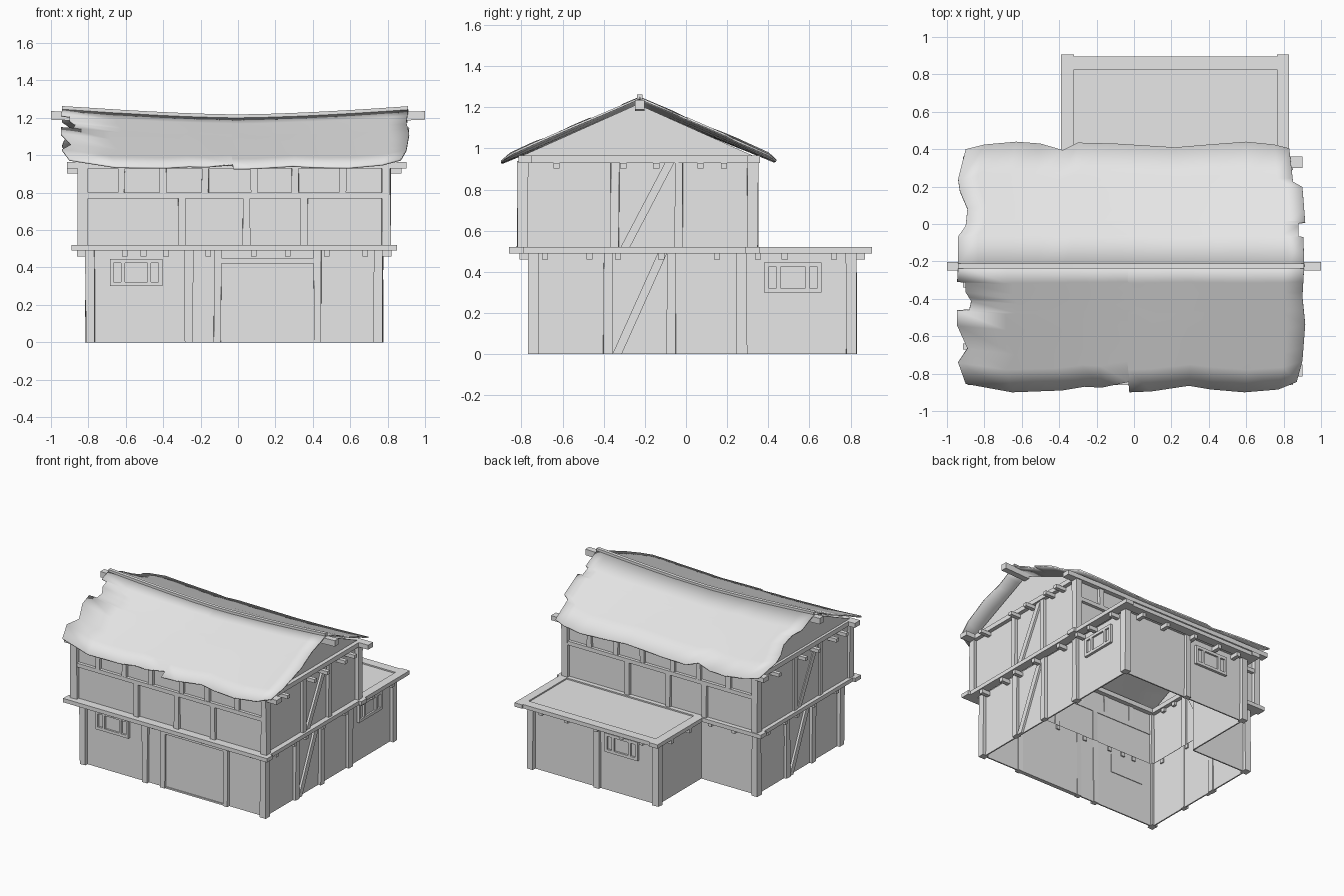
import bpy, bmesh, math, random
from mathutils import Matrix, Vector

random.seed(4)
if "Cube" in bpy.data.objects:
    bpy.data.objects.remove(bpy.data.objects["Cube"])

grey = bpy.data.materials.new("plain_grey")
grey.use_nodes = True
grey.diffuse_color = (0.8, 0.8, 0.8, 1)
grey.node_tree.nodes["Principled BSDF"].inputs["Base Color"].default_value = (0.8, 0.8, 0.8, 1)


def finish(name, bm):
    bmesh.ops.recalc_face_normals(bm, faces=bm.faces)
    mesh = bpy.data.meshes.new(name)
    bm.to_mesh(mesh)
    bm.free()
    mesh.materials.append(grey)
    ob = bpy.data.objects.new(name, mesh)
    bpy.context.collection.objects.link(ob)
    return ob


def box(name, xr, yr, zr, matrix=Matrix(), wobble=0):
    """Box from three ranges, placed by a matrix, with hand-hewn corners."""
    bm = bmesh.new()
    bmesh.ops.create_cube(bm, size=1)
    for v in bm.verts:
        jitter = [random.uniform(-wobble, wobble) for _ in "xy"]
        v.co = Vector([r[0] + (c + 0.5) * (r[1] - r[0]) for c, r in zip(v.co, (xr, yr, zr))])
        v.co.x += jitter[0]
        v.co.y += jitter[1]
        v.co = matrix @ v.co
    return finish(name, bm)


class Wall:
    """Wall frame: u runs along the wall, depth points outward."""

    def __init__(self, label, centre, turn, dist):
        self.label = label
        self.m = Matrix.Translation((*centre, 0)) @ Matrix.Rotation(math.radians(turn), 4, "Z") \
            @ Matrix.Translation((0, -dist, 0))

    def part(self, name, ur, depth, zr, wobble=0):
        return box(f"{self.label}_{name}", ur, (-depth[1], -depth[0]), zr, self.m, wobble)

    def panel(self, ur, zr):
        self.part("wall", ur, (-0.01, 0), zr)

    def posts(self, name, centres, zr, width=0.045):
        for u in centres:
            self.part(name, (u - width / 2, u + width / 2), (-0.015, 0.022), zr, 0.003)

    def joists(self, centres, top, height, reach=0.07):
        for u in centres:
            self.part("joist_end", (u - 0.015, u + 0.015), (-0.02, reach), (top - height, top))

    def brace(self, low, high, width=0.045):
        bm = bmesh.new()
        ends = [(u + s * width / 2, z) for (u, z), s in
                ((low, -1), (low, 1), (high, 1), (high, -1))]
        face = bm.faces.new([bm.verts.new((u, 0.01, z)) for u, z in ends])
        out = bmesh.ops.extrude_face_region(bm, geom=[face])["geom"]
        for v in out:
            if isinstance(v, bmesh.types.BMVert):
                v.co.y = -0.016
        bm.transform(self.m)
        finish(f"{self.label}_brace", bm)

    def window(self, u):
        bottom, top, half = 0.3, 0.445, 0.14
        self.part("window_pane", (u - half, u + half), (-0.015, 0.006), (bottom, top))
        for zr in ((bottom, bottom + 0.022), (top - 0.022, top)):
            self.part("window_rail", (u - half, u + half), (-0.015, 0.02), zr)
        for side in (-1, 1):
            for inner, outer in ((0.12, 0.14), (0.06, 0.08)):
                ur = sorted((u + side * inner, u + side * outer))
                self.part("window_mullion", ur, (-0.015, 0.02), (bottom, top))


# Main block wall frames, ground and upper storey
main = (-0.02, -0.235)
half_ground, half_upper = (0.77, 0.505), (0.81, 0.56)
ground, upper = {}, {}
for i, side in enumerate(("front", "right", "back", "left")):
    ground[side] = Wall(f"ground_{side}", main, 90 * i, half_ground[1 - i % 2])
    upper[side] = Wall(f"upper_{side}", main, 90 * i, half_upper[1 - i % 2])
low, high = (0, 0.5), (0.5, 0.94)

# Ground storey walls, open toward the rear annex
ground["front"].panel((-0.77, 0.77), low)
ground["right"].panel((-0.505, 1.035), low)
ground["left"].panel((-0.505, 0.505), low)
ground["back"].panel((0.3, 0.77), low)

# Corner posts
for half, zr, name in ((half_ground, low, "ground"), (half_upper, high, "upper")):
    for sx in (-1, 1):
        for sy in (-1, 1):
            x, y = main[0] + sx * half[0], main[1] + sy * half[1]
            box(f"{name}_corner_post", (x - 0.025, x + 0.025), (y - 0.025, y + 0.025), zr, wobble=0.004)

# Ground storey timber, door and windows
front = ground["front"]
front.posts("post", (-0.242,), low)
front.posts("door_post", (-0.09, 0.445), low, 0.04)
front.part("door_lintel", (-0.07, 0.43), (-0.01, 0.022), (0.42, 0.45))
front.part("door_panel", (-0.07, 0.43), (-0.015, 0.008), (0.012, 0.42))
front.part("door_sill", (-0.07, 0.43), (-0.015, 0.016), (0, 0.012))
front.window(-0.525)
front.joists((-0.585, -0.485, -0.365, -0.14, 0.105, 0.285, 0.495, 0.7), 0.49, 0.03)
for side in ("right", "left"):
    ground[side].posts("post", (-0.145, 0.165), low)
    ground[side].brace((-0.1, 0), (0.12, 0.49))
    ground[side].joists((-0.45, -0.235, -0.095, 0.115, 0.385), 0.49, 0.03)
ground["right"].joists((0.585, 0.715, 0.955), 0.49, 0.03)
ground["right"].window(0.755)
ground["back"].joists((0.42, 0.62), 0.49, 0.03)

# Upper storey: long walls with a rail and short studs
for side in ("front", "back"):
    w = upper[side]
    w.panel((-0.81, 0.81), (0.5, 0.965))
    w.posts("post", (-0.28, 0.065, 0.375), (0.52, 0.77), 0.038)
    w.posts("stud", (-0.605, -0.38, -0.155, 0.105, 0.327, 0.58), (0.8, 0.93), 0.037)
    w.part("rail", (-0.79, 0.79), (-0.015, 0.024), (0.77, 0.8))

# Upper storey: gable walls with braces
for side in ("right", "left"):
    w = upper[side]
    bm = bmesh.new()
    outline = ((-0.56, 0.5), (0.56, 0.5), (0.56, 0.965), (0, 1.215), (-0.56, 0.965))
    bm.faces.new([bm.verts.new((u, 0, z)) for u, z in outline])
    bm.transform(w.m)
    gable = finish(f"{side}_gable_wall", bm)
    gable.modifiers.new("thickness", "SOLIDIFY").thickness = 0.01
    w.posts("post", (-0.11, 0.2), (0.52, 0.93), 0.04)
    w.brace((-0.06, 0.52), (0.155, 0.93))
    w.joists((-0.395, -0.07, 0.09, 0.305, 0.42), 0.93, 0.027, 0.085)

# Rear annex walls and posts
annex = Wall("annex_back", (0.215, 0), 180, 0.8)
annex.panel((-0.535, 0.535), low)
annex.posts("post", (0.025,), low)
annex.window(0.235)
annex.joists((-0.42, -0.2, 0.05, 0.27, 0.44), 0.49, 0.03)
box("annex_left_wall", (-0.32, -0.31), (0.27, 0.8), low)
for x in (-0.32, 0.75):
    box("annex_corner_post", (x - 0.025, x + 0.025), (0.78, 0.83), low, wobble=0.004)
annex_left = Wall("annex_left", (0, 0), 270, 0.32)
annex_left.joists((-0.72, -0.5), 0.49, 0.03)

# Storey belt, annex roof rim and top plate
belt, plate = (0.49, 0.52), (0.93, 0.965)
for yr in ((-0.86, -0.79), (0.29, 0.36)):
    box("belt_long_beam", (-0.89, 0.85), yr, belt)
for xr in ((-0.87, -0.8), (0.765, 0.83)):
    box("belt_side_beam", xr, (-0.85, 0.35), belt)
box("annex_rim_back", (-0.38, 0.82), (0.825, 0.895), belt)
for xr in ((-0.39, -0.32), (0.765, 0.83)):
    box("annex_rim_side", xr, (0.35, 0.905), belt)
box("annex_flat_roof", (-0.33, 0.775), (0.3, 0.83), (0.496, 0.51))
for yr in ((-0.815, -0.75), (0.3, 0.36)):
    box("top_plate_long", (-0.915, 0.9), yr, plate)
for xr in ((-0.86, -0.8), (0.76, 0.82)):
    box("top_plate_side", xr, (-0.8, 0.35), plate)


# Sagging roof with ragged edges
RIDGE_Y = -0.225


def ridge(x):
    return 1.205 + 0.045 * abs(x / 0.92) ** 1.5


def eave(x):
    return 0.935 + 0.03 * abs(x / 0.92) ** 4


def sample(points, t):
    for (a, p), (b, q) in zip(points, points[1:]):
        if t <= b:
            return p + (q - p) * (t - a) / (b - a)
    return points[-1][1]


def roof_slope(name, sign, eave_line, left_edge, right_edge):
    """Edges give x by distance from the ridge; the eave gives that distance by x."""
    rows = sorted({d for d, _ in left_edge + right_edge})
    x0, x1 = eave_line[0][0], eave_line[-1][0]
    reach = rows[-1]
    bm = bmesh.new()
    grid = []
    for d in rows:
        l, r = sample(left_edge, d), sample(right_edge, d)
        line = []
        for cx, span in eave_line:
            x = l + (r - l) * (cx - x0) / (x1 - x0)
            run = d * span / reach
            z = ridge(x) - (ridge(x) - eave(x)) * run / 0.67
            line.append(bm.verts.new((x, RIDGE_Y + sign * run, z)))
        grid.append(line)
    for a, b in zip(grid, grid[1:]):
        for i in range(len(a) - 1):
            bm.faces.new((a[i], a[i + 1], b[i + 1], b[i]))
    ob = finish(name, bm)
    if ob.data.polygons[0].normal.z < 0:
        ob.data.flip_normals()
    ob.modifiers.new("thickness", "SOLIDIFY").thickness = 0.01
    bpy.context.view_layer.objects.active = ob
    ob.select_set(True)
    bpy.ops.object.shade_smooth_by_angle(angle=math.radians(30))
    ob.select_set(False)


roof_slope("front_roof", -1,
           [(-0.9, 0.63), (-0.65, 0.675), (-0.38, 0.665), (-0.26, 0.645), (-0.17, 0.65), (-0.025, 0.62),
            (-0.02, 0.675), (0.1, 0.67), (0.3, 0.64), (0.42, 0.66), (0.6, 0.675), (0.78, 0.66), (0.88, 0.62)],
           [(0, -0.94), (0.09, -0.945), (0.095, -0.9), (0.15, -0.9), (0.2, -0.87), (0.25, -0.88), (0.255, -0.945),
            (0.34, -0.945), (0.47, -0.89), (0.55, -0.94), (0.67, -0.9)],
           [(0, 0.91), (0.18, 0.9), (0.34, 0.915), (0.55, 0.9), (0.67, 0.87)])
roof_slope("back_roof", 1,
           [(-0.9, 0.625), (-0.8, 0.65), (-0.63, 0.665), (-0.5, 0.655), (-0.38, 0.62), (-0.3, 0.66), (-0.1, 0.655),
            (0.22, 0.635), (0.4, 0.65), (0.6, 0.665), (0.75, 0.65), (0.83, 0.63)],
           [(0, -0.94), (0.17, -0.94), (0.23, -0.9), (0.33, -0.89), (0.43, -0.93), (0.5, -0.94), (0.67, -0.9)],
           [(0, 0.91), (0.165, 0.905), (0.17, 0.88), (0.245, 0.88), (0.25, 0.915), (0.45, 0.9), (0.48, 0.85),
            (0.67, 0.83)])


# Bowed ridge timbers
def bowed_beam(name, x0, x1, half_width, bottom, top, steps=12):
    bm = bmesh.new()
    rings = []
    for i in range(steps + 1):
        x = x0 + (x1 - x0) * i / steps
        z = ridge(min(abs(x), 0.92))
        rings.append([bm.verts.new((x, RIDGE_Y + s * half_width, z + h))
                      for s, h in ((-1, bottom), (1, bottom), (1, top), (-1, top))])
    for a, b in zip(rings, rings[1:]):
        for j in range(4):
            bm.faces.new((a[j], a[j - 1], b[j - 1], b[j]))
    bm.faces.new(rings[0])
    bm.faces.new(rings[-1])
    finish(name, bm)


bowed_beam("ridge_beam", -1, 1, 0.023, -0.06, -0.014)
bowed_beam("ridge_cap", -0.94, 0.91, 0.013, -0.012, 0.013)
